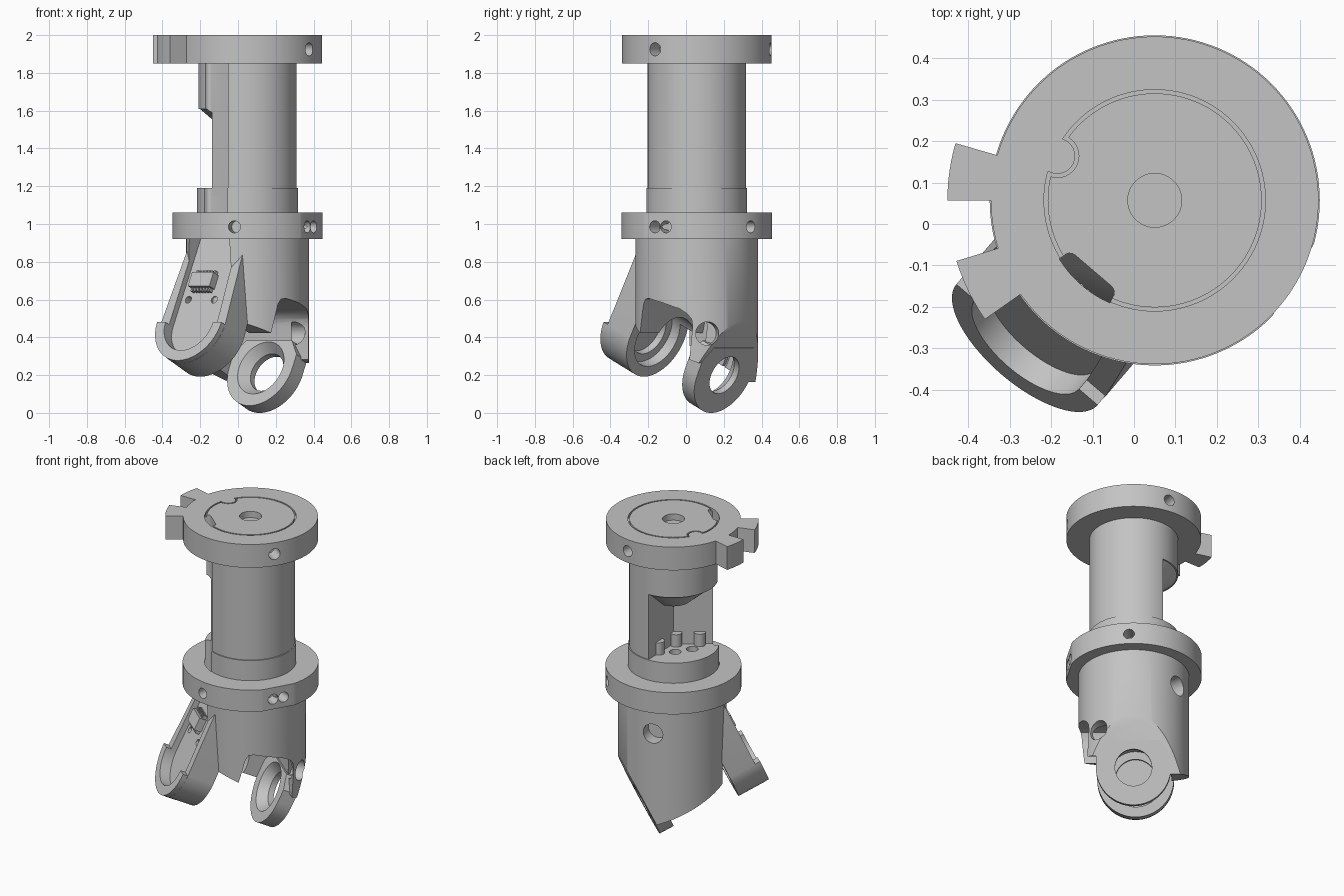
import bpy, bmesh, math
from math import sin, cos, radians, pi
from mathutils import Matrix, Vector

cube = bpy.data.objects.get("Cube")
if cube:
    bpy.data.objects.remove(cube, do_unlink=True)

grey = bpy.data.materials.new("plain grey")
grey.use_nodes = True
grey.diffuse_color = (0.55, 0.55, 0.55, 1)
grey.node_tree.nodes["Principled BSDF"].inputs["Base Color"].default_value = (0.55, 0.55, 0.55, 1)


def frame(x, y, z, origin):
    m = Matrix((x, y, z)).transposed().to_4x4()
    m.translation = origin
    return m


# Frames: AXIS stands on the column, SIDE is turned to the fork, PIN lies along the tilted
# fork pin, ARCH looks across the fork
TILT = radians(25)
out = Vector((-0.65, -0.76, 0)).normalized()
up = Vector((0, 0, 1))
side = up.cross(out)
pin = out * cos(TILT) + up * sin(TILT)
rise = up * cos(TILT) - out * sin(TILT)
base = Vector((0.05, 0.057, 0))
hub = base - out * 0.19 + up * 0.2
AXIS = Matrix.Translation(base)
SIDE = frame(side, -out, up, base)
PIN = frame(side, rise, pin, hub)
ARCH = frame(pin, rise, -side, hub)


def make(name, bm, m):
    me = bpy.data.meshes.new(name)
    bmesh.ops.recalc_face_normals(bm, faces=bm.faces)
    bm.to_mesh(me)
    bm.free()
    me.transform(m)
    me.materials.append(grey)
    ob = bpy.data.objects.new(name, me)
    bpy.context.collection.objects.link(ob)
    return ob


def prism(name, pts, z0, z1, m=AXIS):
    bm = bmesh.new()
    face = bm.faces.new([bm.verts.new((x, y, z0)) for x, y in pts])
    top = bmesh.ops.extrude_face_region(bm, geom=[face])["geom"]
    bmesh.ops.translate(bm, vec=(0, 0, z1 - z0), verts=[v for v in top if isinstance(v, bmesh.types.BMVert)])
    return make(name, bm, m)


def arc(r, a0, a1, n=24, at=(0, 0)):
    angles = [radians(a0 + (a1 - a0) * i / n) for i in range(n + 1)]
    return [(at[0] + r * cos(a), at[1] + r * sin(a)) for a in angles]


def rod(name, r, z0, z1, m=AXIS, r2=None, n=96, at=(0, 0)):
    bm = bmesh.new()
    bmesh.ops.create_cone(bm, cap_ends=True, segments=n, radius1=r, radius2=r if r2 is None else r2,
                          depth=z1 - z0, matrix=Matrix.Translation((*at, (z0 + z1) / 2)))
    return make(name, bm, m)


def box(name, x0, x1, y0, y1, z0, z1, m=PIN):
    return prism(name, [(x0, y0), (x1, y0), (x1, y1), (x0, y1)], z0, z1, m)


def turned(angle):
    return AXIS @ Matrix.Rotation(radians(angle), 4, 'Z')


def radial(r, angle, z, r0=0.3, r1=0.5):
    """Drill pointing outward from the column axis."""
    m = turned(angle) @ Matrix.Translation((0, 0, z)) @ Matrix.Rotation(pi / 2, 4, 'Y')
    return rod("drill", r, r0, r1, m, n=24)


def combine(ob, tools, op='DIFFERENCE'):
    for tool in tools:
        mod = ob.modifiers.new("bool", 'BOOLEAN')
        mod.operation, mod.solver, mod.object = op, 'EXACT', tool
        me = bpy.data.meshes.new_from_object(ob.evaluated_get(bpy.context.evaluated_depsgraph_get()))
        ob.modifiers.clear()
        ob.data = me
        bpy.data.objects.remove(tool, do_unlink=True)
    return ob


# Top flange with two keys and an inlaid, notched cap
flange = rod("top_flange", 0.395, 1.85, 2.0, n=128)
combine(flange, [prism("key", arc(0.5, a, b, 6) + arc(0.36, b, a, 6), 1.85, 2.0)
                 for a, b in ((164, 180), (197, 215))], 'UNION')
NOTCH = (-0.235, 0.107)
groove = combine(rod("groove", 0.267, 1.985, 2.1), [rod("notch", 0.043, 1.9, 2.2, at=NOTCH, n=32)])
cap = combine(rod("cap", 0.258, 1.95, 2.15), [rod("notch", 0.052, 1.9, 2.2, at=NOTCH, n=32)])
combine(groove, [cap])
combine(flange, [groove, rod("bore", 0.065, 1.96, 2.1, n=48),
                 radial(0.035, -34, 1.925), radial(0.035, 82, 1.925)])

# Column with an open wedge at the back, a funnel above it and pegs on its floor
column = rod("column", 0.26, 1.15, 1.852)
combine(column, [prism("wedge", [(0, 0)] + arc(0.4, 91, 216), 1.1, 1.61)])
collar = rod("column_collar", 0.267, 1.05, 1.19)
combine(collar, [rod("socket", 0.035, 1.12, 1.3, at=p, n=24) for p in ((-0.071, 0.084), (-0.13, -0.006))])
funnel = rod("funnel_plug", 0.1, 1.48, 1.615, r2=0.258)
pegs = [rod("peg_%d" % i, 0.034, 1.18, 1.27, at=p, n=32)
        for i, p in enumerate(((0, 0.15), (-0.02, 0), (-0.13, -0.085)))]

# Middle flange with radial screw holes and a flat
mid = rod("middle_flange", 0.398, 0.92, 1.06, n=128)
combine(mid, [box("flat", 0.385, 0.5, -0.3, 0.3, 0.9, 1.1, turned(-30))]
        + [radial(0.032, a, 0.985) for a in (-100, -35, -25, 46)])

# Cable channel running down the front of the column
channel = arc(0.27, 252, 287, 8) + arc(0.02, 0, 90, 4, (0.055, -0.245)) + arc(0.02, 90, 180, 4, (-0.06, -0.245))
for part in (flange, column, collar, funnel, mid):
    combine(part, [prism("channel", channel, 0.8, 2.1, SIDE)])

# Lower body: slanted at the back and underneath, with an arched gap open to one side
body = rod("lower_body", 0.325, 0.0, 0.93, n=128)
arch = [(0.04, -0.6), (0.04, 0.06), (0.105, 0.235), (0.125, 0.268), (0.155, 0.286), (0.2, 0.295), (0.3, 0.283),
        (0.4, 0.262), (0.425, 0.245), (0.43, 0.215), (0.4, 0.06), (0.51, 0.06), (0.51, -0.6)]
combine(body, [box("back_cut", -1, 1, -1, 1, -1, 0), box("under_cut", -1, 1, -1, -0.04, -0.5, 2),
               box("flank_cut", 0.215, 1, -1, 0.07, -0.5, 0.4), prism("gap", arch, -0.6, 0.22, ARCH)])

# Rear eye of the fork
eye = prism("rear_eye", arc(0.22, 180, 360, 48) + [(0.22, 0.08), (0.16, 0.16), (-0.16, 0.16), (-0.22, 0.08)],
            -0.002, 0.09, PIN)
for part in (eye, body):
    combine(part, [rod("bore", 0.108, -0.1, 0.3, PIN, n=64), rod("step", 0.1, 0.025, 0.2, PIN, r2=0.24, n=64)])

# Front arm: tapered plate with a raised half rim at the bottom
C = (-0.008, -0.022)
arm = prism("front_arm", arc(0.225, 180, 360, 48, C) + [(0.185, 0.47), (-0.2, 0.47)], 0.51, 0.68, PIN)
rim = prism("arm_rim", arc(0.224, 180, 360, 48, C), 0.6, 0.712, PIN)
pocket = arc(0.165, 180, 360, 32, C) + [(0.12, 0.6), (-0.165, 0.6)]
for part in (arm, rim, body):
    combine(part, [prism("recess", pocket, 0.645, 0.9, PIN), rod("bore", 0.165, 0.4, 0.57, PIN, at=C),
                   rod("step", 0.12, 0.5, 0.61, PIN, at=C)])
combine(arm, [rod("screw", 0.02, 0.6, 0.7, PIN, n=24, at=(x, 0.14)) for x in (-0.125, 0.055)])
combine(body, [radial(0.062, 10, 0.42, 0.24), radial(0.062, 103, 0.75, 0.24)])

# Small connector with a row of pins on the arm
connector = box("connector", -0.115, 0.035, 0.2, 0.28, 0.64, 0.69)
bars = [box("connector_pin_%d" % i, -0.105 + i * 0.02, -0.095 + i * 0.02, 0.18, 0.3, 0.64, 0.67) for i in range(7)]

for ob in [flange, column, collar, funnel, mid, body, eye, arm, rim, connector] + pegs + bars:
    bpy.ops.object.select_all(action='DESELECT')
    ob.select_set(True)
    bpy.context.view_layer.objects.active = ob
    bpy.ops.object.shade_smooth_by_angle(angle=radians(30))
